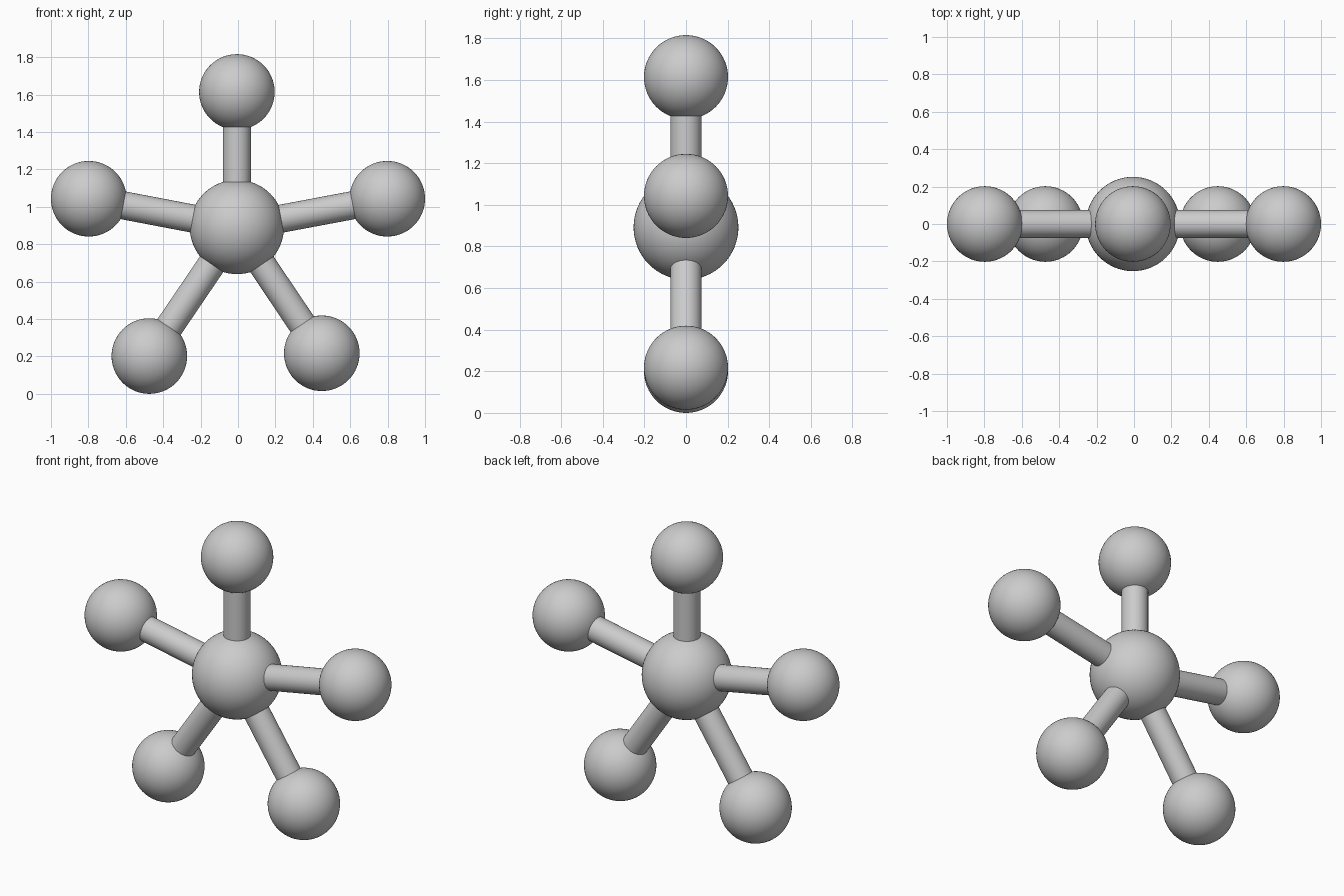
import bpy
from mathutils import Vector

if "Cube" in bpy.data.objects:
    bpy.data.objects.remove(bpy.data.objects["Cube"])

HUB = Vector((-0.006, 0, 0.892))
BALL_R, HUB_R, ROD_R = 0.202, 0.252, 0.075


def ball(name, pos, r):
    bpy.ops.mesh.primitive_uv_sphere_add(segments=64, ring_count=32, radius=r, location=pos)
    bpy.context.object.name = name
    bpy.ops.object.shade_smooth()


def rod(name, a, b):
    d = b - a
    bpy.ops.mesh.primitive_cylinder_add(vertices=48, radius=ROD_R, depth=d.length,
                                        location=(a + b) / 2)
    ob = bpy.context.object
    ob.name = name
    ob.rotation_euler = d.to_track_quat('Z', 'Y').to_euler()
    bpy.ops.object.shade_smooth_by_angle()


# central ball
ball("hub_ball", HUB, HUB_R)

# five outer balls, each joined to the hub by a rod
outer = {
    "top": (-0.006, 1.614),
    "left": (-0.798, 1.043),
    "right": (0.798, 1.043),
    "lower_left": (-0.474, 0.202),
    "lower_right": (0.448, 0.217),
}
for name, (x, z) in outer.items():
    p = Vector((x, 0, z))
    ball(name + "_ball", p, BALL_R)
    rod(name + "_rod", HUB, p)
